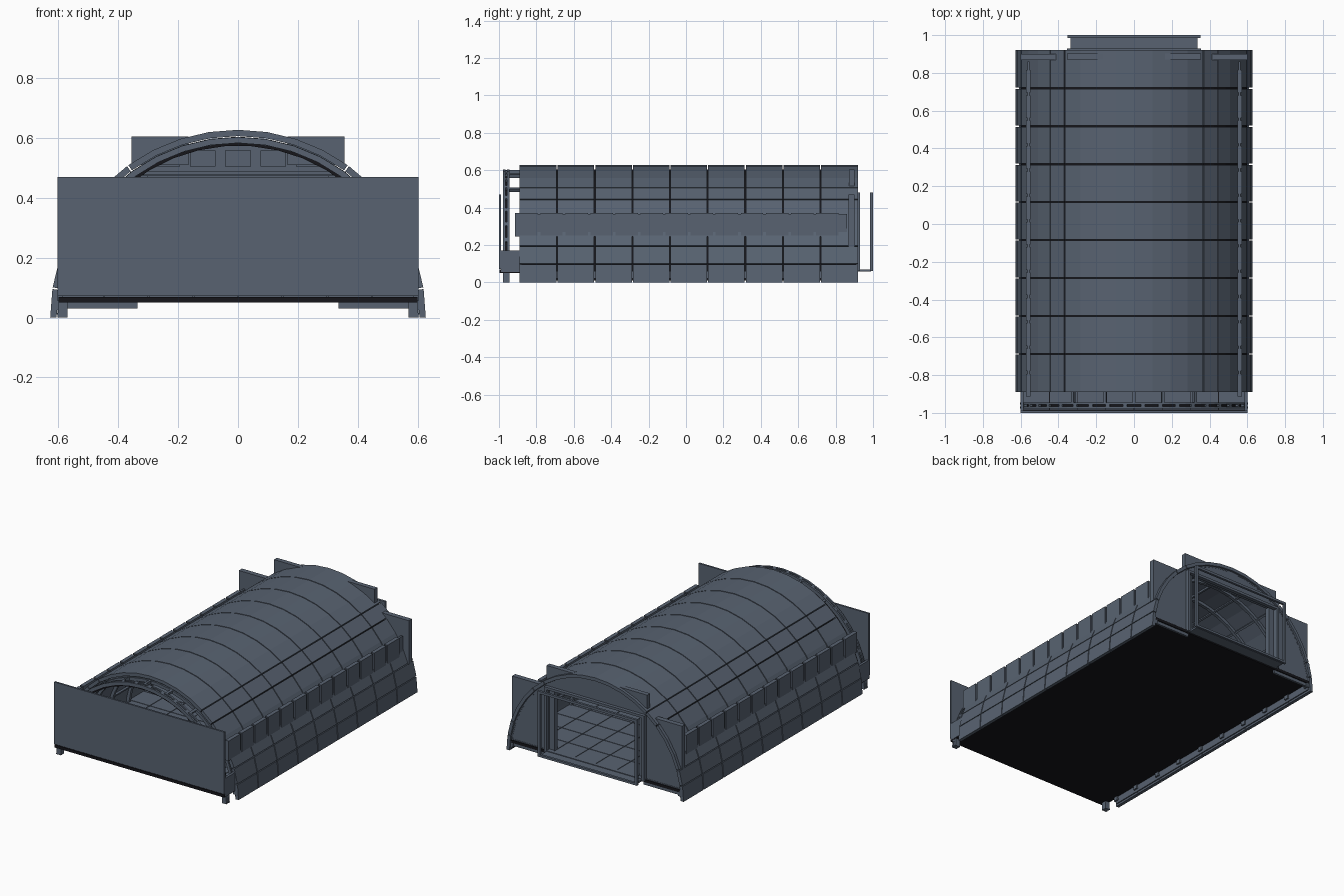
import bpy, bmesh, math

if "Cube" in bpy.data.objects:
    bpy.data.objects.remove(bpy.data.objects["Cube"])


def material(name, rgb):
    m = bpy.data.materials.new(name)
    m.diffuse_color = (*rgb, 1)
    m.use_nodes = True
    m.node_tree.nodes["Principled BSDF"].inputs["Base Color"].default_value = m.diffuse_color
    return m


SLATE = material("slate", (0.098, 0.124, 0.166))
DARK = material("near_black", (0.008, 0.008, 0.011))


def finish(name, bm, dark_rule=None):
    bmesh.ops.recalc_face_normals(bm, faces=bm.faces)
    bm.normal_update()
    if dark_rule:
        for f in bm.faces:
            f.material_index = int(dark_rule(f))
    me = bpy.data.meshes.new(name)
    bm.to_mesh(me)
    bm.free()
    me.materials.append(SLATE)
    me.materials.append(DARK)
    ob = bpy.data.objects.new(name, me)
    bpy.context.collection.objects.link(ob)
    return ob


def box(bm, x0, x1, y0, y1, z0, z1):
    v = [bm.verts.new((x, y, z)) for x in (x0, x1) for y in (y0, y1) for z in (z0, z1)]
    for q in ((0, 1, 3, 2), (4, 6, 7, 5), (0, 4, 5, 1), (2, 3, 7, 6), (0, 2, 6, 4), (1, 5, 7, 3)):
        bm.faces.new([v[i] for i in q])


def pair(bm, x0, x1, *rest):
    """Box on the right plus its mirror on the left."""
    box(bm, x0, x1, *rest)
    box(bm, -x1, -x0, *rest)


def arc(bm, a0, a1, r0, r1, y0, y1, step=9):
    """Faceted arch segment between two angles in degrees."""
    n = max(1, round((a1 - a0) / step))
    rings = []
    for i in range(n + 1):
        a = math.radians(a0 + (a1 - a0) * i / n)
        c, s = math.cos(a), math.sin(a)
        rings.append([bm.verts.new((r * c, y, r * s))
                      for r, y in ((r0, y0), (r1, y0), (r1, y1), (r0, y1))])
    for p, q in zip(rings, rings[1:]):
        for k in range(4):
            bm.faces.new((p[k], p[(k + 1) % 4], q[(k + 1) % 4], q[k]))
    bm.faces.new(rings[0])
    bm.faces.new(rings[-1])


# Vault roof: panels separated by narrow seams
Y0, Y1, ROWS = -0.89, 0.92, 9
L = (Y1 - Y0) / ROWS
breaks = [0, 9, 18, 45, 54, 126, 135, 162, 171, 180]
bm = bmesh.new()
for j in range(ROWS):
    for a, b in zip(breaks, breaks[1:]):
        arc(bm, a + (0.25 if a else 0), b - (0.25 if b < 180 else 0), 0.606, 0.627,
            Y0 + j * L + (0.003 if j else 0), Y0 + (j + 1) * L - (0.003 if j < ROWS - 1 else 0))
finish("roof_panels", bm)

# Lining behind the seams: dark outside, slate inside
bm = bmesh.new()
arc(bm, 1, 179, 0.597, 0.604, Y0 + 0.01, Y1 - 0.01)
finish("roof_lining", bm,
       lambda f: abs(f.normal.y) < 0.5 and f.normal.x * f.calc_center_median().x
       + f.normal.z * f.calc_center_median().z > 0.3)

# Interior ribs and lengthwise purlins
bm = bmesh.new()
for j in range(ROWS):
    y = Y0 + j * L
    arc(bm, 6, 174, 0.578, 0.598, y, y + 0.02)
for a in range(18, 163, 18):
    arc(bm, a - 0.6, a + 0.6, 0.585, 0.6, Y0 + 0.01, Y1 - 0.02)
finish("roof_ribs", bm)

# Free-standing front arch with dark inner edge, blocks and tie struts
bm = bmesh.new()
arc(bm, 0, 180, 0.583, 0.603, -0.978, -0.966)
arc(bm, 0, 180, 0.583, 0.603, -0.956, -0.944)
for a in range(0, 180, 9):
    arc(bm, a + 3.5, a + 5.5, 0.585, 0.601, -0.968, -0.954)
for a in (57, 75, 90, 105, 123):
    arc(bm, a - 0.7, a + 0.7, 0.58, 0.6, -0.95, -0.88)
finish("front_arch", bm)
bm = bmesh.new()
arc(bm, 6, 174, 0.574, 0.584, -0.972, -0.95)
finish("front_arch_seal", bm, lambda f: True)

# Floor slab: slate deck over a dark base
bm = bmesh.new()
box(bm, -0.6, 0.6, -0.998, 0.915, 0.05, 0.068)
finish("floor_base", bm, lambda f: True)
bm = bmesh.new()
for i in range(8):
    for j in range(13):
        x, y = -0.596 + i * 0.149, -0.985 + j * 0.146
        box(bm, x + 0.002, x + 0.147, y + 0.002, y + 0.144, 0.066, 0.074)
finish("floor_tiles", bm)

# Brackets under the roof edge
bm = bmesh.new()
for j in range(ROWS + 1):
    y = min(max(Y0 + j * L, Y0 + 0.02), Y1 - 0.02)
    pair(bm, 0.585, 0.61, y - 0.015, y + 0.015, 0.025, 0.06)
finish("edge_brackets", bm)

# Front wall with short side returns and feet
bm = bmesh.new()
box(bm, -0.602, 0.602, -1.0, -0.988, 0.072, 0.47)
finish("front_wall", bm)
bm = bmesh.new()
pair(bm, 0.586, 0.602, -0.99, -0.89, 0.055, 0.17)
finish("front_side_returns", bm)
bm = bmesh.new()
pair(bm, 0.57, 0.598, -0.978, -0.944, 0.0, 0.06)
finish("front_feet", bm)

# Side parapets: a row of upright plates with raised joints
bm = bmesh.new()
for j in range(13):
    y = -0.92 + j * 0.134
    pair(bm, 0.548, 0.573, y + 0.007, y + 0.127, 0.245, 0.372)
    pair(bm, 0.552, 0.565, y + 0.127, y + 0.141, 0.245, 0.366)
pair(bm, 0.552, 0.565, 0.81, 0.86, 0.245, 0.366)
finish("side_parapets", bm)

# Rear wall: arch outline with a door opening
outline = [(0.602 * math.cos(math.radians(a)), 0.602 * math.sin(math.radians(a)))
           for a in range(0, 181, 9)]
outline = [(x, max(z, 0.03)) for x, z in outline]
outline += [(-0.335, 0.03), (-0.335, 0.475), (0.335, 0.475), (0.335, 0.03)]
bm = bmesh.new()
front = bm.faces.new([bm.verts.new((x, 0.895, z)) for x, z in outline])
ext = bmesh.ops.extrude_face_region(bm, geom=[front])
bmesh.ops.translate(bm, vec=(0, 0.014, 0),
                    verts=[v for v in ext["geom"] if isinstance(v, bmesh.types.BMVert)])
if not front.is_valid or len([f for f in bm.faces if len(f.verts) > 4]) < 2:
    bm.faces.new([v for v in bm.verts if abs(v.co.y - 0.895) < 1e-5])
finish("rear_wall", bm)

# Inside panels and beam above the rear door
bm = bmesh.new()
for i in range(-2, 3):
    box(bm, i * 0.118 - 0.043, i * 0.118 + 0.043, 0.886, 0.896, 0.505, 0.558)
box(bm, -0.36, 0.36, 0.875, 0.896, 0.476, 0.488)
finish("rear_inner_panels", bm)

# Rear upright plates through the roof
bm = bmesh.new()
pair(bm, 0.41, 0.602, 0.868, 0.9, 0.19, 0.47)
pair(bm, 0.165, 0.356, 0.872, 0.902, 0.51, 0.604)
finish("rear_upright_plates", bm)

# Doorway: inner frame, outer frame and threshold
bm = bmesh.new()
for y0, y1, x in ((0.907, 0.93, 0.355), (0.985, 1.0, 0.352)):
    pair(bm, x - 0.018, x, y0, y1, 0.06, 0.48)
    box(bm, -x + 0.018, x - 0.018, y0, y1, 0.464, 0.48)
    box(bm, -x + 0.018, x - 0.018, y0, y1, 0.06, 0.074)
finish("door_frames", bm)
bm = bmesh.new()
box(bm, -0.337, 0.337, 0.91, 0.988, 0.058, 0.07)
finish("door_threshold", bm)

# Inner door jambs
bm = bmesh.new()
pair(bm, 0.3, 0.335, 0.87, 0.9, 0.07, 0.475)
finish("door_jambs", bm)
